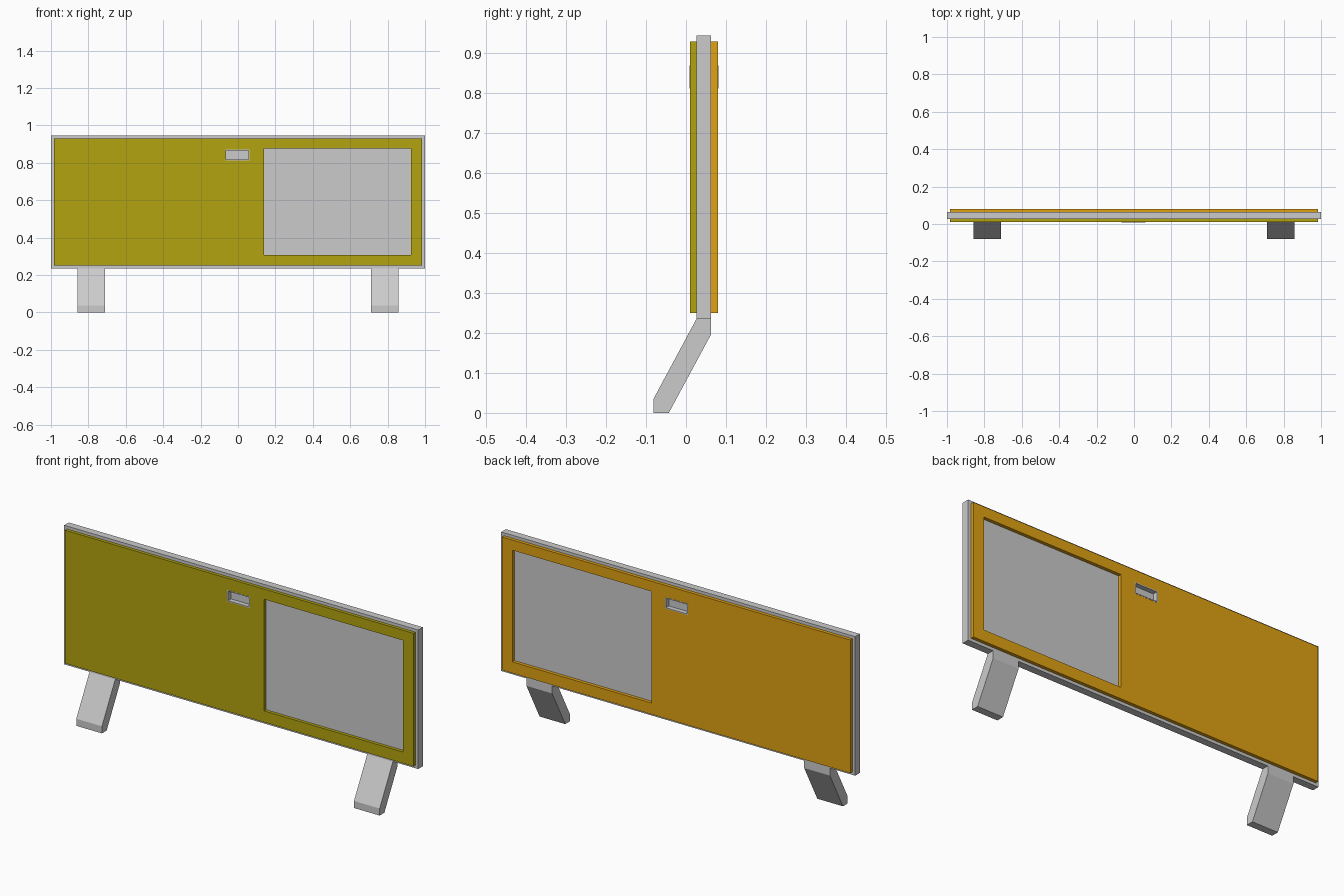
import bpy, bmesh
from mathutils import Vector

if "Cube" in bpy.data.objects:
    bpy.data.objects.remove(bpy.data.objects["Cube"])


def finish(name, bm, color=None):
    bmesh.ops.recalc_face_normals(bm, faces=bm.faces)
    me = bpy.data.meshes.new(name)
    bm.to_mesh(me)
    bm.free()
    ob = bpy.data.objects.new(name, me)
    bpy.context.collection.objects.link(ob)
    if color:
        mat = bpy.data.materials.new(name + "_paint")
        mat.diffuse_color = (*color, 1)
        mat.use_nodes = True
        mat.node_tree.nodes["Principled BSDF"].inputs["Base Color"].default_value = mat.diffuse_color
        me.materials.append(mat)
    return ob


def box_bm(x, y, z):
    bm = bmesh.new()
    bmesh.ops.create_cube(bm, size=1)
    for v in bm.verts:
        v.co = Vector([(r[0] + r[1]) / 2 + c * (r[1] - r[0])
                       for r, c in zip((x, y, z), v.co)])
    return bm


def cut(ob, *cutters):
    for c in cutters:
        m = ob.modifiers.new("opening", 'BOOLEAN')
        m.operation = 'DIFFERENCE'
        m.solver = 'EXACT'
        m.object = c


GRIP_X, GRIP_Z = (-0.068, 0.062), (0.812, 0.87)
Y0, Y1, Y2, Y3 = -0.0 + 0.01, 0.026, 0.063, 0.08

# Hidden cutters for the window recess and the grip opening
window = finish("window_cutter", box_bm((0.14, 0.925), (-0.2, 0.2), (0.308, 0.878)))
grip_hole = finish("grip_cutter", box_bm(GRIP_X, (-0.2, 0.2), GRIP_Z))
for c in (window, grip_hole):
    c.hide_render = True
    c.hide_viewport = True
    c.display_type = 'WIRE'

# Core board
core = finish("core_panel", box_bm((-1, 1), (Y1, Y2), (0.235, 0.945)))
cut(core, grip_hole)

# Coloured facings on front and back
for name, ys, col in (("front_facing", (Y0, Y1), (0.45, 0.37, 0.005)),
                      ("back_facing", (Y2, Y3), (0.75, 0.36, 0.006))):
    facing = finish(name, box_bm((-0.984, 0.984), ys, (0.25, 0.93)), col)
    cut(facing, window, grip_hole)

# Grip: block with a recessed pocket on each face
bm = box_bm(GRIP_X, (Y0 - 0.001, Y3 + 0.001), GRIP_Z)
bm.normal_update()
for f in [f for f in bm.faces if abs(f.normal.y) > 0.9]:
    n = f.normal.copy()
    bmesh.ops.inset_region(bm, faces=[f], thickness=0.007)
    inner = bmesh.ops.extrude_discrete_faces(bm, faces=[f])["faces"][0]
    bmesh.ops.translate(bm, verts=inner.verts, vec=-n * 0.024)
finish("grip", bm)

# Slanted feet, one profile extruded in x and mirrored
profile = [(Y1, 0.235), (Y2, 0.235), (Y2, 0.197), (-0.043, 0), (-0.081, 0), (-0.081, 0.036)]
bm = bmesh.new()
face = bm.faces.new([bm.verts.new((0.712, y, z)) for y, z in profile])
side = bmesh.ops.extrude_face_region(bm, geom=[face])["geom"]
bmesh.ops.translate(bm, verts=[g for g in side if isinstance(g, bmesh.types.BMVert)], vec=(0.145, 0, 0))
# keep a closed solid: the start cap is restored if the extrusion removed it
holes = [e for e in bm.edges if e.is_boundary]
if holes:
    bmesh.ops.holes_fill(bm, edges=holes)
feet = finish("feet", bm)
feet.modifiers.new("mirror", 'MIRROR').use_axis[0] = True
